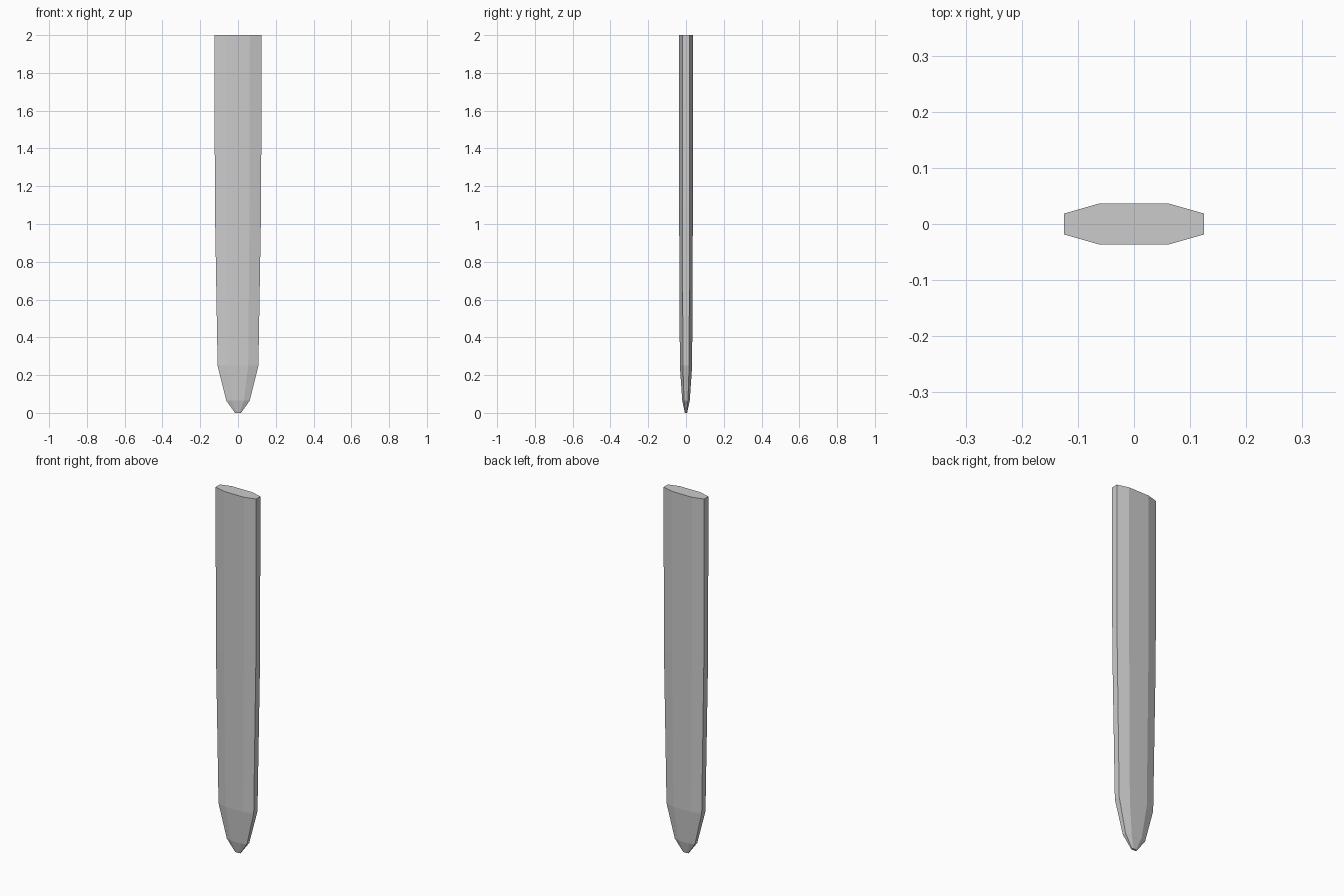
import bpy
import bmesh

if "Cube" in bpy.data.objects:
    bpy.data.objects.remove(bpy.data.objects["Cube"])

# Octagonal cross-section as fractions of half width and half depth
SECTION = [(1, -0.51), (1, 0.51), (0.5, 1), (-0.5, 1),
           (-1, 0.51), (-1, -0.51), (-0.5, -1), (0.5, -1)]

# Stake stations: height, half width, half depth
STATIONS = [(0.0, 0.016, 0.006), (0.065, 0.062, 0.020), (0.25, 0.108, 0.0325),
            (1.10, 0.1225, 0.0365), (2.0, 0.1245, 0.0365)]


def loft(name, section, stations):
    bm = bmesh.new()
    rings = [[bm.verts.new((x * w, y * d, z)) for x, y in section]
             for z, w, d in stations]
    n = len(section)
    for low, high in zip(rings, rings[1:]):
        for i in range(n):
            j = (i + 1) % n
            bm.faces.new((low[i], low[j], high[j], high[i]))
    # Blunt tip and flat top
    bm.faces.new(rings[0][::-1])
    bm.faces.new(rings[-1])
    bmesh.ops.recalc_face_normals(bm, faces=bm.faces)
    mesh = bpy.data.meshes.new(name)
    bm.to_mesh(mesh)
    bm.free()
    obj = bpy.data.objects.new(name, mesh)
    bpy.context.collection.objects.link(obj)
    return obj


# Flat pointed stake
loft("stake", SECTION, STATIONS)
